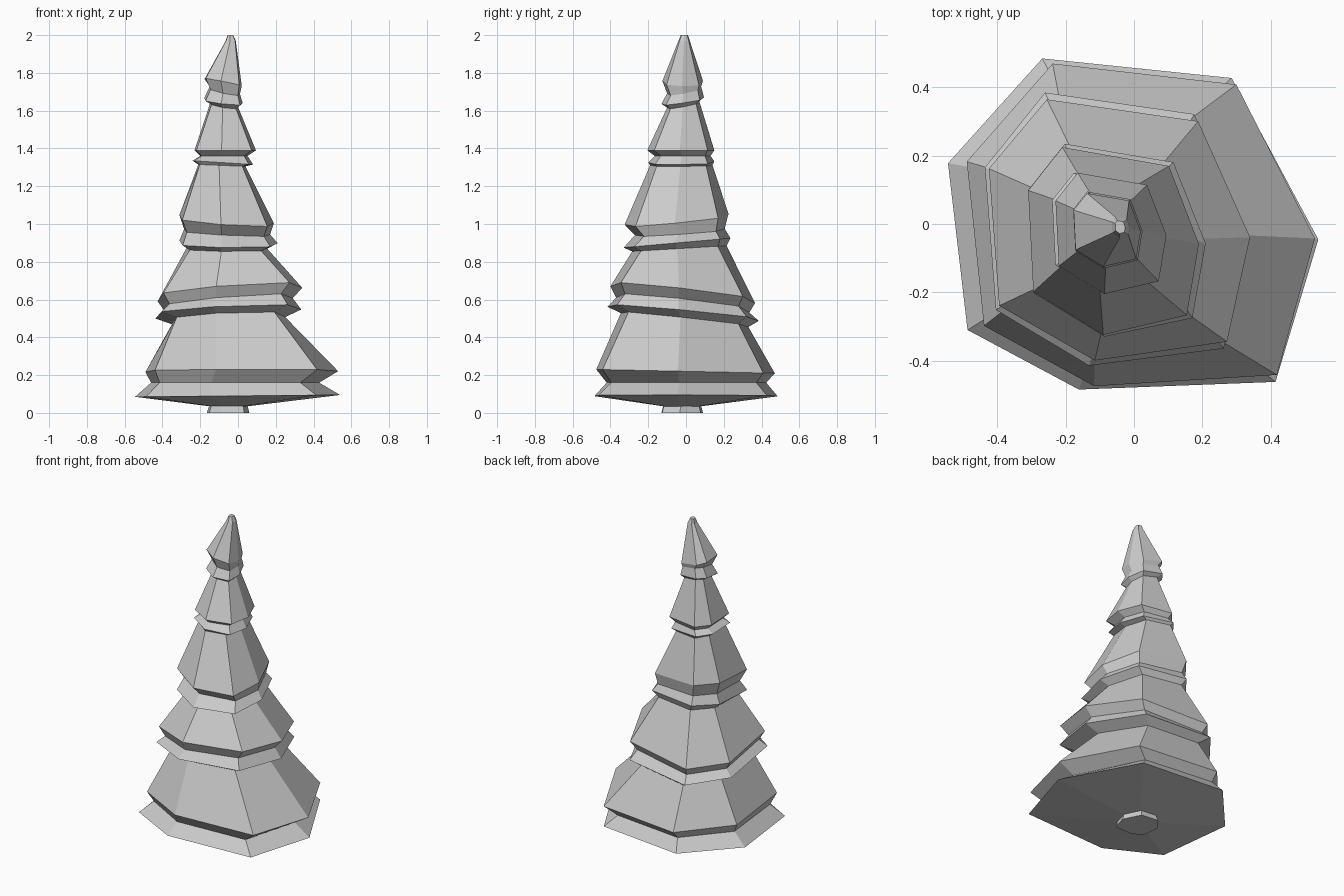
import bpy
import bmesh
from mathutils import Vector

default_cube = bpy.data.objects.get("Cube")
if default_cube:
    bpy.data.objects.remove(default_cube, do_unlink=True)

# Single matte grey used for the whole tree
grey = bpy.data.materials.new("plain_grey")
grey.use_nodes = True
grey_colour = (0.6, 0.6, 0.6, 1.0)
grey.diffuse_color = grey_colour
grey.node_tree.nodes["Principled BSDF"].inputs["Base Color"].default_value = grey_colour

# Irregular seven-sided outlines in unit space: wide base and slimmer crown
BASE_OUTLINE = [(1, -.1), (.52, .89), (-.48, 1), (-1, .35),
                (-.89, -.65), (-.31, -1), (.76, -.97)]
CROWN_OUTLINE = [(1, -.03), (.65, .8), (-.6, 1), (-1, .54),
                 (-.94, -.54), (-.12, -1), (.86, -.79)]


def ring_points(x_min, x_max, y_min, y_max, height, tilt_x=0, tilt_y=0):
    """Fit the blended outline to an extent and tilt it about its centre."""
    blend = min(height, 1.0)
    points = []
    for base, crown in zip(BASE_OUTLINE, CROWN_OUTLINE):
        u, v = Vector(base).lerp(Vector(crown), blend)
        points.append(((x_min + x_max) / 2 + u * (x_max - x_min) / 2,
                       (y_min + y_max) / 2 + v * (y_max - y_min) / 2,
                       height + tilt_x * u + tilt_y * v))
    return points


def loft(name, rings):
    """Bridge consecutive rings with flat faces and cap both ends."""
    bm = bmesh.new()
    loops = [[bm.verts.new(p) for p in ring_points(*ring)] for ring in rings]
    for low, high in zip(loops, loops[1:]):
        count = len(low)
        for i in range(count):
            j = (i + 1) % count
            bm.faces.new((low[i], low[j], high[j], high[i]))
    bm.faces.new(list(reversed(loops[0])))
    bm.faces.new(loops[-1])
    bmesh.ops.recalc_face_normals(bm, faces=bm.faces[:])
    mesh = bpy.data.meshes.new(name)
    bm.to_mesh(mesh)
    bm.free()
    mesh.materials.append(grey)
    obj = bpy.data.objects.new(name, mesh)
    bpy.context.collection.objects.link(obj)
    return obj


# Rings are x range, y range, height, then tilt along x and y
underside = [(-.15, .05, -.12, .08, .035)]

# Bottom skirt: hem, groove, upper lip
bottom_skirt = [
    (-.545, .54, -.485, .485, .09, .005, 0),
    (-.46, .43, -.42, .425, .16),
    (-.49, .53, -.475, .47, .22, 0, -.01),
]

# Second skirt: neck, hem, groove, lip
second_skirt = [
    (-.35, .25, -.345, .33, .495, .01, -.035),
    (-.437, .335, -.415, .385, .53, .015, -.035),
    (-.39, .29, -.37, .335, .58, .025, -.035),
    (-.425, .34, -.4, .365, .635, .025, -.04),
]

# Third skirt
third_skirt = [
    (-.27, .155, -.285, .215, .87, 0, .015),
    (-.31, .21, -.33, .235, .9, 0, .025),
    (-.285, .17, -.27, .205, .955, -.01, .015),
    (-.31, .19, -.325, .225, 1.02, -.015, .025),
]

# Fourth skirt
fourth_skirt = [
    (-.21, .04, -.19, .14, 1.31, -.005, 0),
    (-.24, .08, -.2, .15, 1.325, -.01, 0),
    (-.2, .05, -.165, .13, 1.36),
    (-.23, .095, -.205, .15, 1.39),
]

# Tip skirt closing in a small blunt point
tip = [
    (-.145, 0, -.1, .07, 1.63, -.01, .015),
    (-.178, .025, -.13, .095, 1.65, -.01, .015),
    (-.15, .01, -.1, .08, 1.705, -.015, .015),
    (-.177, .02, -.125, .09, 1.75, -.02, -.005),
    (-.065, -.012, -.04, .02, 1.97),
    (-.055, -.026, -.028, .01, 2),
]

loft("foliage", underside + bottom_skirt + second_skirt
     + third_skirt + fourth_skirt + tip)

# Short trunk stub below the foliage
loft("trunk", [(-.165, .06, -.13, .09, 0),
               (-.145, .045, -.115, .075, .06)])
